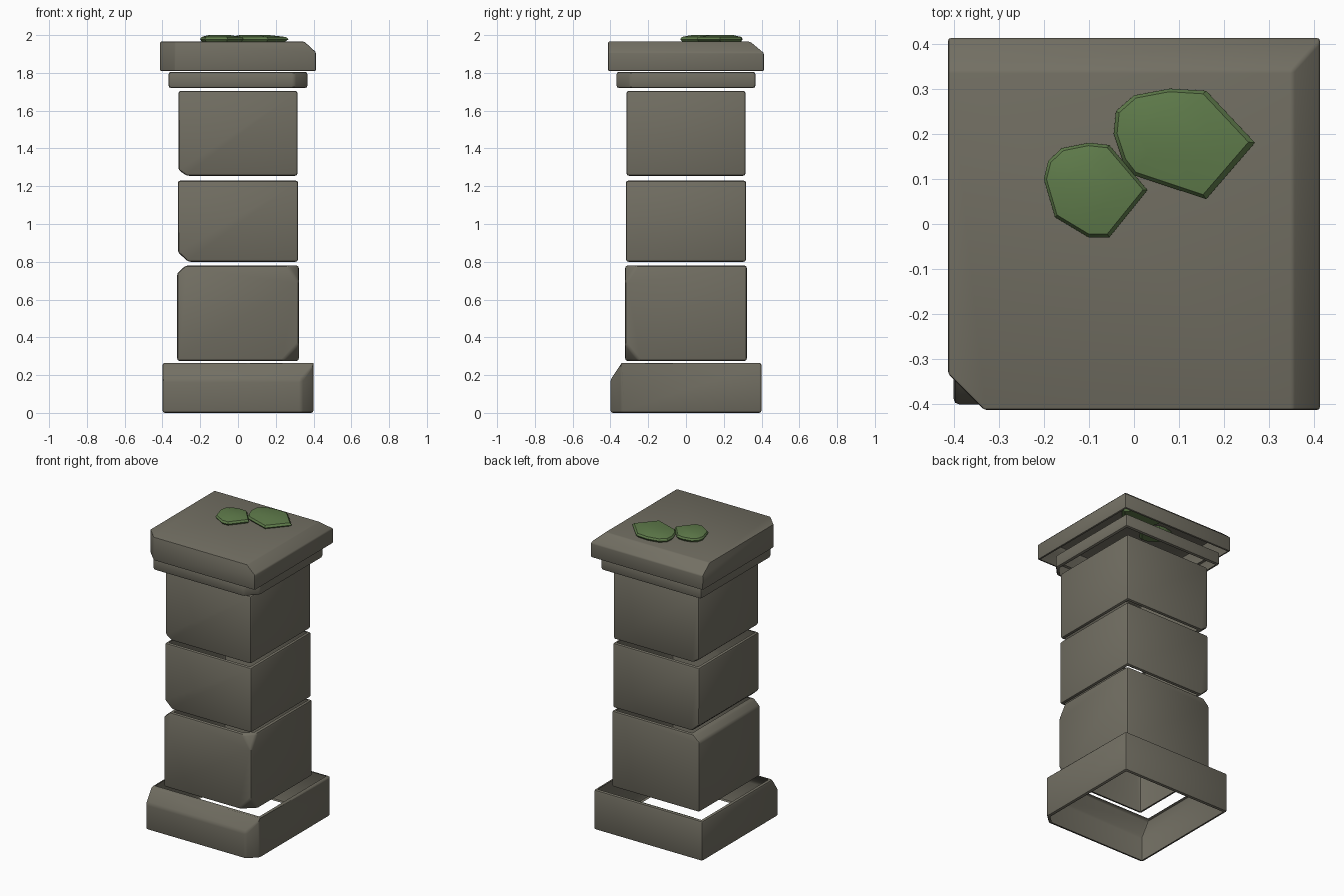
import bpy, bmesh
from mathutils import Vector

cube = bpy.data.objects.get("Cube")
if cube:
    bpy.data.objects.remove(cube, do_unlink=True)


def material(name, rgb):
    m = bpy.data.materials.new(name)
    m.use_nodes = True
    m.diffuse_color = (*rgb, 1)
    bsdf = next(n for n in m.node_tree.nodes if n.type == 'BSDF_PRINCIPLED')
    bsdf.inputs["Base Color"].default_value = (*rgb, 1)
    return m


stone = material("grey stone", (0.17, 0.16, 0.125))
moss = material("green moss", (0.115, 0.2, 0.07))


def finish(bm, name, mat):
    bmesh.ops.recalc_face_normals(bm, faces=bm.faces)
    mesh = bpy.data.meshes.new(name)
    bm.to_mesh(mesh)
    bm.free()
    mesh.materials.append(mat)
    ob = bpy.data.objects.new(name, mesh)
    bpy.context.collection.objects.link(ob)
    bpy.ops.object.select_all(action='DESELECT')
    ob.select_set(True)
    bpy.context.view_layer.objects.active = ob
    bpy.ops.object.shade_smooth_by_angle(angle=0.6)
    return ob


def stone_block(name, half, z0, z1, chips, open_top=True):
    """Hollow worn block; each chip is (corner signs, cut depth per axis)."""
    bm = bmesh.new()
    bmesh.ops.create_cube(bm, size=2)
    size = Vector((half, half, (z1 - z0) / 2))
    mid = Vector((0, 0, (z0 + z1) / 2))
    for v in bm.verts:
        v.co = v.co * size + mid
    # chipped edges and corners
    for signs, depth in chips:
        normal = Vector([s / d if d else 0 for s, d in zip(signs, depth)])
        point = mid + size * Vector(signs)
        axis = next(i for i in range(3) if depth[i])
        point[axis] -= signs[axis] * depth[axis]
        cut = bmesh.ops.bisect_plane(
            bm, geom=bm.verts[:] + bm.edges[:] + bm.faces[:],
            plane_co=point, plane_no=normal, clear_outer=True)
        rim = [g for g in cut["geom_cut"] if isinstance(g, bmesh.types.BMEdge)]
        bmesh.ops.edgeloop_fill(bm, edges=rim)
    # worn edges
    bmesh.ops.recalc_face_normals(bm, faces=bm.faces)
    bmesh.ops.bevel(bm, geom=bm.edges[:], offset=0.013, segments=2,
                    profile=0.5, affect='EDGES', clamp_overlap=True)
    # open ends with a narrow lip
    bm.normal_update()
    ends = [f for f in bm.faces if f.normal.z < -0.999
            or (open_top and f.normal.z > 0.999)]
    bmesh.ops.inset_individual(bm, faces=ends, thickness=0.008)
    bmesh.ops.delete(bm, geom=ends, context='FACES')
    return finish(bm, name, stone)


stone_block("base_plinth", 0.4, 0.0, 0.265,
            [((0, -1, 1), (0, 0.06, 0.09)), ((1, -1, 0), (0.065, 0.06, 0))])
stone_block("lower_block", 0.322, 0.275, 0.78,
            [((-1, 0, 1), (0.045, 0, 0.04)),
             ((1, -1, 1), (0.06, 0.06, 0.09)),
             ((1, -1, -1), (0.085, 0.075, 0.09))])
stone_block("middle_block", 0.318, 0.80, 1.23, [((-1, 0, -1), (0.055, 0, 0.05))])
stone_block("upper_block", 0.315, 1.255, 1.705, [((-1, 0, -1), (0.045, 0, 0.03))])
stone_block("collar", 0.368, 1.72, 1.805, [((1, -1, 0), (0.07, 0.075, 0))])
stone_block("cap", 0.412, 1.81, 1.965,
            [((1, 0, 1), (0.06, 0, 0.055)), ((0, 1, 1), (0, 0.072, 0.06)),
             ((-1, -1, 0), (0.08, 0.08, 0))], open_top=False)


def moss_patch(name, outline, levels):
    """Flat faceted clump: the outline repeated at (height, scale) levels."""
    bm = bmesh.new()
    centre = sum((Vector(p) for p in outline), Vector((0, 0))) / len(outline)
    rings = []
    for z, s in levels:
        pts = [centre + (Vector(p) - centre) * s for p in outline]
        rings.append([bm.verts.new((p.x, p.y, z)) for p in pts])
    n = len(outline)
    for low, high in zip(rings, rings[1:]):
        for i in range(n):
            j = (i + 1) % n
            bm.faces.new((low[i], low[j], high[j], high[i]))
    bm.faces.new(rings[-1])
    bm.faces.new(rings[0][::-1])
    return finish(bm, name, moss)


clump = [(1.95, 0.8), (1.978, 1), (1.99, 0.93), (2.0, 0.5)]
moss_patch("large_moss", [(-0.04, 0.25), (0, 0.285), (0.08, 0.3), (0.16, 0.295),
                          (0.268, 0.18), (0.16, 0.055), (0, 0.108),
                          (-0.025, 0.14), (-0.045, 0.2)], clump)
moss_patch("small_moss", [(-0.19, 0.14), (-0.16, 0.168), (-0.1, 0.18),
                          (-0.055, 0.175), (0.03, 0.075), (-0.055, -0.03),
                          (-0.1, -0.03), (-0.175, 0.015), (-0.2, 0.1)], clump)
# thin growth behind the rear wall of the plinth
moss_patch("plinth_moss", [(-0.34, 0.375), (0.2, 0.375), (0.15, 0.345),
                           (-0.3, 0.345)], [(0.238, 1), (0.246, 1)])
